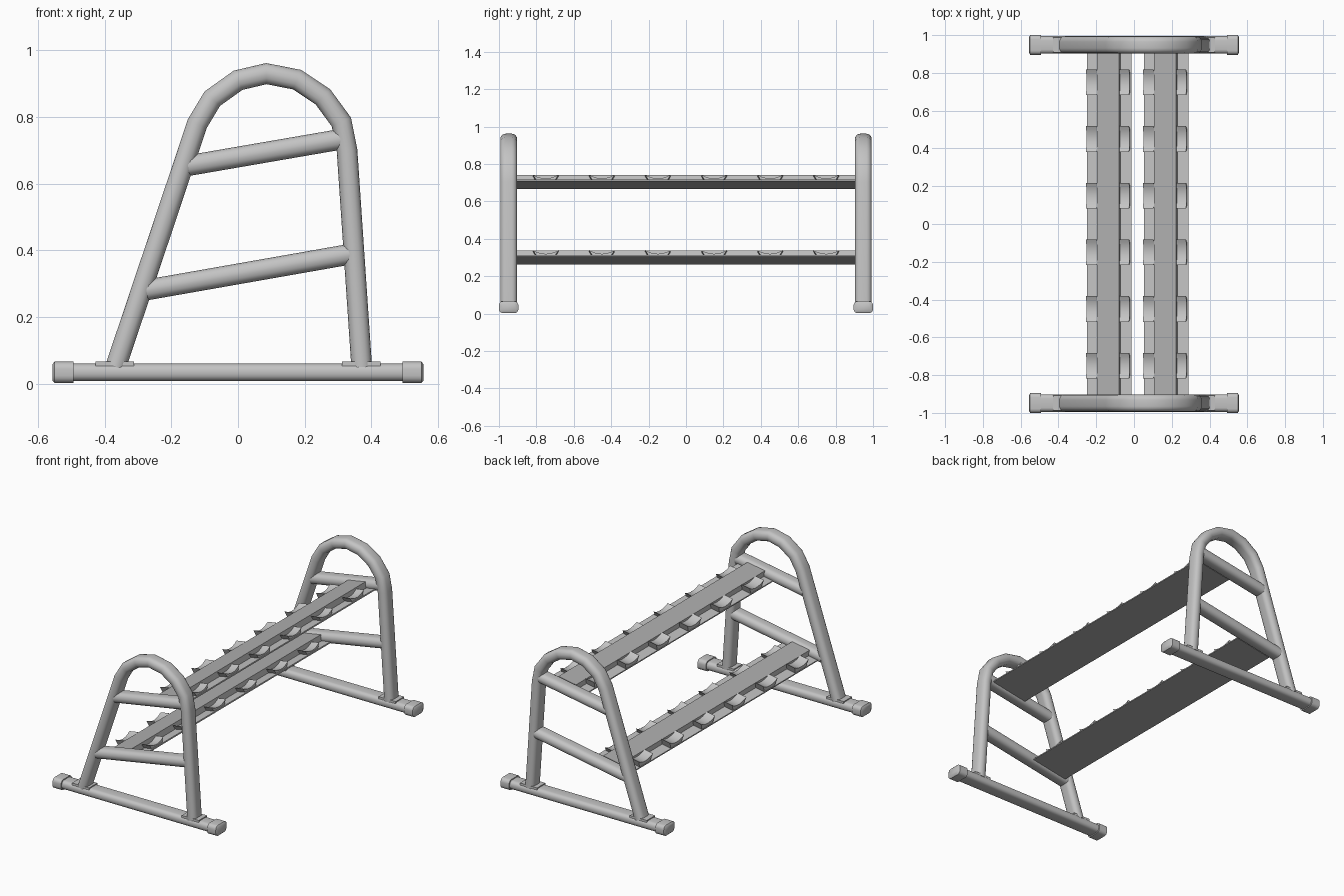
import bpy, bmesh, math
from mathutils import Vector

cube = bpy.data.objects.get("Cube")
if cube:
    bpy.data.objects.remove(cube, do_unlink=True)


def material(name, value):
    m = bpy.data.materials.new(name)
    m.use_nodes = True
    color = (value, value, value, 1)
    m.diffuse_color = color
    m.node_tree.nodes["Principled BSDF"].inputs["Base Color"].default_value = color
    return m


light_grey = material("light_grey", 0.55)
mid_grey = material("mid_grey", 0.43)


def finish(name, bm, angle=40):
    bmesh.ops.recalc_face_normals(bm, faces=bm.faces)
    mesh = bpy.data.meshes.new(name)
    bm.to_mesh(mesh)
    bm.free()
    mesh.materials.append(light_grey)
    mesh.materials.append(mid_grey)
    obj = bpy.data.objects.new(name, mesh)
    bpy.context.collection.objects.link(obj)
    bpy.ops.object.select_all(action="DESELECT")
    obj.select_set(True)
    bpy.context.view_layer.objects.active = obj
    bpy.ops.object.shade_smooth_by_angle(angle=math.radians(angle))
    return obj


def loft(bm, rings):
    """Skin a list of closed rings and cap both ends."""
    rings = [[bm.verts.new(p) for p in ring] for ring in rings]
    for a, b in zip(rings, rings[1:]):
        for i in range(len(a)):
            j = (i + 1) % len(a)
            bm.faces.new((a[i], a[j], b[j], b[i]))
    bm.faces.new(rings[0])
    bm.faces.new(rings[-1])


def oval(half_h, half_w, radius, steps=4):
    """Rounded rectangle section: (in-plane offset, y offset)."""
    pts = []
    for k, (sx, sy) in enumerate(((1, 1), (-1, 1), (-1, -1), (1, -1))):
        for i in range(steps + 1):
            a = math.pi / 2 * (k + i / steps)
            pts.append((sx * (half_h - radius) + radius * math.cos(a),
                        sy * (half_w - radius) + radius * math.sin(a)))
    return pts


def tube(name, path, y, half_h, half_w, radius, scales=None):
    """Sweep an oval section along a path in the xz plane with mitred joints."""
    path = [Vector(p) for p in path]
    dirs = [(b - a).normalized() for a, b in zip(path, path[1:])]
    rings = []
    for i, p in enumerate(path):
        d0, d1 = dirs[max(i - 1, 0)], dirs[min(i, len(dirs) - 1)]
        t = (d0 + d1).normalized()
        n = Vector((-t.y, t.x)) / t.dot(d0)
        s = scales[i] if scales else 1
        rings.append([(p.x + n.x * a * s, y + b * s, p.y + n.y * a * s)
                      for a, b in oval(half_h, half_w, radius)])
    bm = bmesh.new()
    loft(bm, rings)
    return finish(name, bm)


def box(name, center, size):
    bm = bmesh.new()
    bmesh.ops.create_cube(bm, size=1)
    for v in bm.verts:
        v.co = Vector(center) + Vector(c * s for c, s in zip(v.co, size))
    return finish(name, bm)


# End frames: bent hoop, two sloping bars, foot tube, caps and plates
HOOP = [(-.367, .05), (-.122, .78), (-.077, .855), (0, .91), (.085, .93),
        (.177, .912), (.255, .86), (.31, .785), (.327, .70), (.371, .05)]
UPPER_BAR = [(-.15, .654), (.32, .735)]
LOWER_BAR = [(-.275, .281), (.34, .389)]

for side, label in ((-1, "front"), (1, "back")):
    y = side * .948
    tube(label + "_hoop", HOOP, y, .031, .045, .028)
    tube(label + "_upper_bar", UPPER_BAR, y, .031, .043, .028)
    tube(label + "_lower_bar", LOWER_BAR, y, .031, .043, .028)
    tube(label + "_foot", [(-.52, .034), (.52, .034)], y, .026, .046, .022)
    for sx, part in ((-1, "right"), (1, "left")):
        cap = [(sx * x, .034) for x in (.493, .55, .557)]
        tube(f"{label}_{part}_foot_cap", cap, y, .032, .052, .022, (1, 1, .75))
        box(f"{label}_{part}_leg_plate", (sx * .37, y, .058), (.115, .08, .016))

# Shelves: raised middle with a low flange on each side, tilted with the bars
TILT = math.radians(10)
FLOOR, FLANGE, TOP = -.022, -.014, .022


def place(origin, u, v, y):
    return (origin[0] + u * math.cos(TILT) - v * math.sin(TILT), y,
            origin[1] + u * math.sin(TILT) + v * math.cos(TILT))


def shelf(name, origin):
    half = [(.12, FLOOR), (.12, FLANGE), (.06, FLANGE), (.06, TOP)]
    outline = half + [(-u, v) for u, v in reversed(half)]
    bm = bmesh.new()
    loft(bm, [[place(origin, u, v, y) for u, v in outline] for y in (-.91, .91)])
    obj = finish(name, bm)
    # Darker raised strip and underside
    strip_z = origin[1] + .015
    for p in obj.data.polygons:
        if p.normal.z < -.9 or (p.normal.z > .9 and p.center.z > strip_z
                                and abs(p.center.x - origin[0]) < .03):
            p.material_index = 1


def saddle(name, origin, u0, u1, tip, y):
    """Flared block with a scooped top."""
    steps = 8
    outline = [(-.05, FLANGE - .002), (.05, FLANGE - .002)]
    for i in range(steps + 1):
        t = 1 - 2 * i / steps
        outline.append((.068 * t, tip - .02 * (1 - t * t)))
    bm = bmesh.new()
    loft(bm, [[place(origin, u, v, y + w) for w, v in outline] for u in (u0, u1)])
    finish(name, bm, 30)


for label, origin in (("upper", (.1675, .709)), ("lower", (-.134, .306))):
    shelf(label + "_shelf", origin)
    for i in range(6):
        y = -.75 + .3 * i
        saddle(f"{label}_right_saddle_{i + 1}", origin, -.118, -.06, .026, y)
        saddle(f"{label}_left_saddle_{i + 1}", origin, .06, .112, .014, y)
